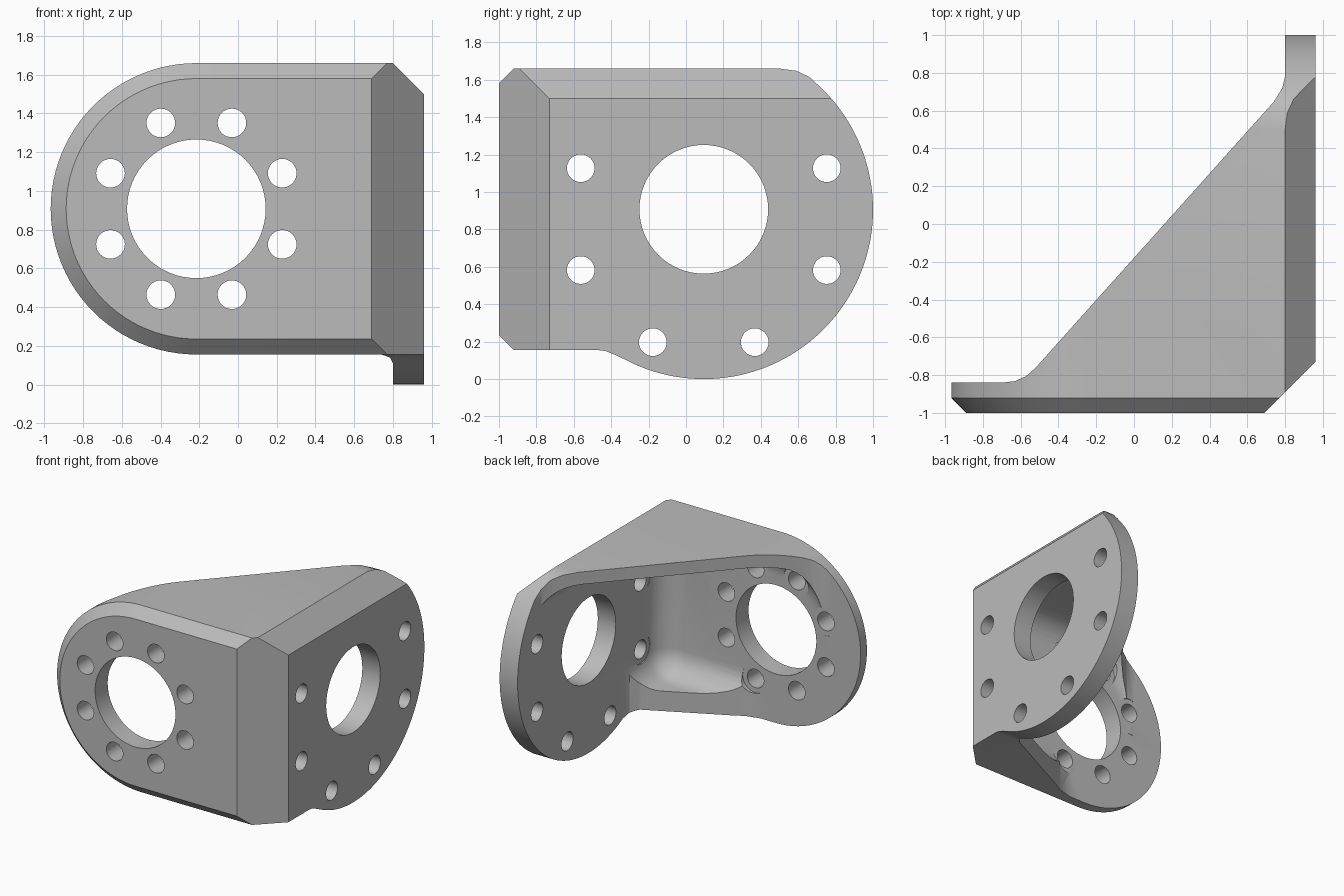
import bpy, bmesh
from math import sin, cos, pi, radians

cube = bpy.data.objects.get("Cube")
if cube:
    bpy.data.objects.remove(cube, do_unlink=True)

grey = bpy.data.materials.new("cast grey")
grey.use_nodes = True
colour = (0.5, 0.5, 0.5, 1)
grey.diffuse_color = colour
grey.node_tree.nodes["Principled BSDF"].inputs["Base Color"].default_value = colour


def loft(name, rings):
    """Closed solid through rings of equal point count."""
    bm = bmesh.new()
    loops = [[bm.verts.new(p) for p in ring] for ring in rings]
    n = len(loops[0])
    for a, b in zip(loops, loops[1:]):
        for i in range(n):
            j = (i + 1) % n
            bm.faces.new((a[i], a[j], b[j], b[i]))
    bm.faces.new(loops[0])
    bm.faces.new(loops[-1])
    bmesh.ops.recalc_face_normals(bm, faces=bm.faces)
    mesh = bpy.data.meshes.new(name)
    bm.to_mesh(mesh)
    bm.free()
    mesh.materials.append(grey)
    obj = bpy.data.objects.new(name, mesh)
    bpy.context.collection.objects.link(obj)
    return obj


def place(axis, u, v, w):
    return {"x": (w, u, v), "y": (u, w, v), "z": (u, v, w)}[axis]


def prism(name, axis, points, lo, hi):
    return loft(name, [[place(axis, u, v, w) for u, v in points] for w in (lo, hi)])


def arc(u, v, r, start, end, steps):
    return [(u + r * cos(radians(start + (end - start) * i / steps)),
             v + r * sin(radians(start + (end - start) * i / steps)))
            for i in range(steps + 1)]


def combine(target, tool, operation):
    mod = target.modifiers.new("cut", "BOOLEAN")
    mod.operation, mod.solver, mod.object = operation, "EXACT", tool
    bpy.context.view_layer.objects.active = target
    bpy.ops.object.modifier_apply(modifier=mod.name)
    bpy.data.objects.remove(tool, do_unlink=True)


def cylinder_cut(target, axis, u, v, r, lo, hi, steps=32):
    circle = arc(u, v, r, 0, 360, steps)[:-1]
    combine(target, prism("hole_cutter", axis, circle, lo, hi), "DIFFERENCE")


CX, CZ = -0.215, 0.9075


def stadium(y, cz, r, right, corner, inset):
    """Outline with a round left end and optionally rounded right corners."""
    r, right = r - inset, right - inset
    pts = arc(CX, cz, r, 90, 270, 48)
    if corner:
        c = corner - inset
        pts += arc(right - c, cz - r + c, c, -90, 0, 8)
        pts += arc(right - c, cz + r - c, c, 0, 90, 8)
    else:
        pts += [(right, cz - r), (right, cz + r)]
    return [(u, y, v) for u, v in pts]


# Front half: round-ended block with a chamfered front rim
bracket = loft("angle_bracket", [
    stadium(y, CZ, 0.7525, 0.8, 0, inset)
    for y, inset in ((-1, 0.08), (-0.92, 0), (1.1, 0))])

# Side plate slab with its sloping top edge
slab = prism("side_plate", "y", [
    (0.74, 1.66), (0.74, 0.155), (0.78, 0.14), (0.8, 0.1), (0.8, -0.1),
    (0.96, -0.1), (0.96, 1.5), (0.8, 1.66)], -1, 1.1)
combine(bracket, slab, "UNION")

# Side silhouette: chamfered front, large disc at the back
side = [(-1, 1.58), (-1, 0.235), (-0.92, 0.155), (-0.47, 0.155),
        (-0.43, 0.15), (-0.38, 0.13)]
side += arc(0.095, 0.905, 0.905, 242, 406, 64)
side += [(0.66, 1.615), (0.59, 1.648), (0.5, 1.66), (-0.92, 1.66)]
combine(bracket, prism("side_outline", "x", side, -1.2, 1.2), "INTERSECT")

# Plan outline: corner chamfer and diagonal gusset edge
plan = [(-1, -1.1), (0.59, -1.1), (0.96, -0.73), (0.96, 1.05), (0.8, 1.05),
        (0.8, 0.785), (0.785, 0.72), (0.74, 0.647), (-0.52, -0.76),
        (-0.57, -0.805), (-0.63, -0.832), (-0.7, -0.84), (-1, -0.84)]
combine(bracket, prism("plan_outline", "z", plan, -0.2, 2), "INTERSECT")

# Inner cavity with filleted walls
FILLET = 0.2
rings = []
for i in range(9):
    t = i / 8 * pi / 2
    rings.append(stadium(-0.84 + FILLET * (1 - cos(t)), 0.9375, 0.6225, 0.8,
                         FILLET + 0.01, FILLET * (1 - sin(t))))
rings.append(stadium(1.3, 0.9375, 0.6225, 0.8, FILLET + 0.01, 0))
combine(bracket, loft("cavity", rings), "DIFFERENCE")

# Trim the lower gusset to a smaller triangle
lower = [(0.8, -0.34), (0.785, -0.4), (0.73, -0.46), (0.12, -0.765),
         (0.04, -0.81), (-0.08, -0.84), (-1.2, -0.84), (-1.2, 1.2), (0.8, 1.2)]
combine(bracket, prism("lower_trim", "z", lower, -0.3, 0.91), "DIFFERENCE")

# Large bores
cylinder_cut(bracket, "y", CX, CZ, 0.358, -1.2, -0.6, 64)
cylinder_cut(bracket, "x", 0.095, CZ, 0.344, 0.6, 1.2, 64)

# Screw holes with clearance pockets on the inner faces
for i in range(8):
    a = radians(22.5 + 45 * i)
    u, v = CX + 0.48 * cos(a), CZ + 0.48 * sin(a)
    cylinder_cut(bracket, "y", u, v, 0.115, -0.84, -0.55)
    cylinder_cut(bracket, "y", u, v, 0.074, -1.2, -0.7)
    if i not in (1, 2):
        u, v = 0.095 + 0.712 * cos(a), 0.855 + 0.712 * sin(a)
        cylinder_cut(bracket, "x", u, v, 0.115, 0.55, 0.8)
        cylinder_cut(bracket, "x", u, v, 0.074, 0.7, 1.2)

# Smooth the fillets and bores, keep edges crisp
bpy.ops.object.select_all(action="DESELECT")
bracket.select_set(True)
bpy.context.view_layer.objects.active = bracket
bpy.ops.object.shade_smooth_by_angle(angle=radians(25))
